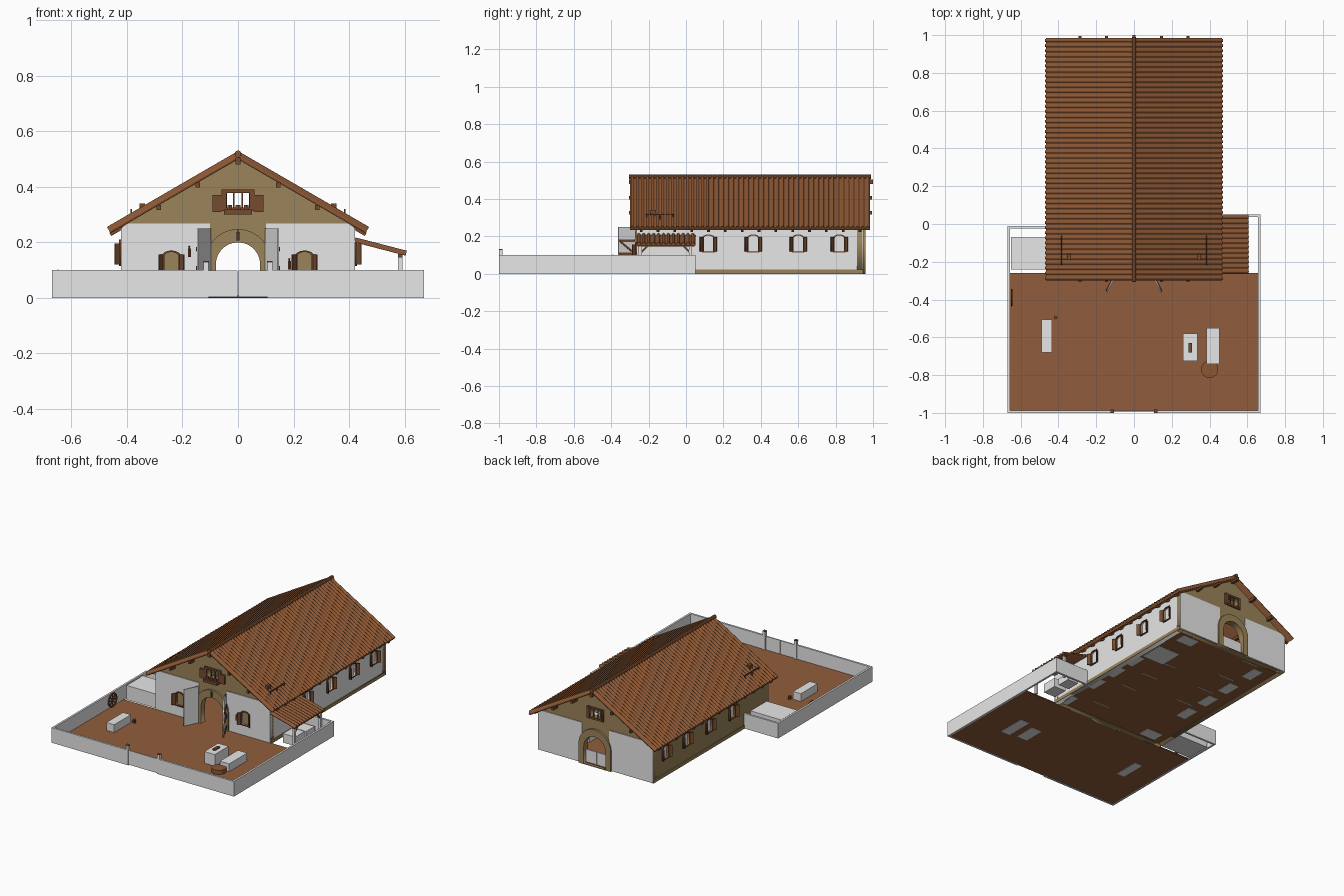
import bpy, bmesh, math
from mathutils import Vector, Matrix

cube = bpy.data.objects.get("Cube")
if cube:
    bpy.data.objects.remove(cube, do_unlink=True)


def material(name, rgb):
    m = bpy.data.materials.new(name)
    m.use_nodes = True
    m.diffuse_color = (*rgb, 1)
    m.node_tree.nodes["Principled BSDF"].inputs["Base Color"].default_value = (*rgb, 1)
    return m


GREY = material("pale plaster", (0.8, 0.8, 0.8))
TAN = material("tan stone", (0.33, 0.23, 0.10))
EARTH = material("earth brown", (0.28, 0.11, 0.045))
TILE = material("roof brown", (0.26, 0.095, 0.034))
WOOD = material("dark wood", (0.18, 0.07, 0.028))
UP, RIGHT, BACK = Vector((0, 0, 1)), Vector((1, 0, 0)), Vector((0, 1, 0))


def add(name, mesh, mat):
    o = bpy.data.objects.new(name, mesh)
    bpy.context.collection.objects.link(o)
    mesh.materials.append(mat)
    return o


def solid(name, mat, matrix, sides=0):
    bm = bmesh.new()
    if sides:
        bmesh.ops.create_cone(bm, cap_ends=True, segments=sides, radius1=1, radius2=1, depth=1, matrix=matrix)
    else:
        bmesh.ops.create_cube(bm, size=1, matrix=matrix)
    mesh = bpy.data.meshes.new(name)
    bm.to_mesh(mesh)
    bm.free()
    return add(name, mesh, mat)


def box(name, mat, x0, x1, y0, y1, z0, z1):
    c = Vector((x0 + x1, y0 + y1, z0 + z1)) / 2
    return solid(name, mat, Matrix.Translation(c) @ Matrix.Diagonal((x1 - x0, y1 - y0, z1 - z0, 1)))


def beam(name, mat, a, b, t, sides=0):
    a, b = Vector(a), Vector(b)
    rot = (b - a).to_track_quat('Z', 'Y').to_matrix().to_4x4()
    return solid(name, mat, Matrix.Translation((a + b) / 2) @ rot @ Matrix.Diagonal((t, t, (b - a).length, 1)), sides)


def panel(name, mat, loops, depth, origin, xdir, ydir=UP):
    """Flat outline with holes, thickened about its plane."""
    cu = bpy.data.curves.new(name, 'CURVE')
    cu.dimensions, cu.fill_mode, cu.extrude = '2D', 'BOTH', depth / 2
    for loop in loops:
        s = cu.splines.new('POLY')
        s.points.add(len(loop) - 1)
        for p, (u, v) in zip(s.points, loop):
            p.co = (u, v, 0, 1)
        s.use_cyclic_u = True
    tmp = bpy.data.objects.new(name + "_outline", cu)
    bpy.context.collection.objects.link(tmp)
    dg = bpy.context.evaluated_depsgraph_get()
    mesh = bpy.data.meshes.new_from_object(tmp.evaluated_get(dg))
    bpy.data.objects.remove(tmp, do_unlink=True)
    mesh.materials.clear()
    o = add(name, mesh, mat)
    m = Matrix((xdir, ydir, xdir.cross(ydir))).transposed().to_4x4()
    m.translation = origin
    o.matrix_world = m
    return o


def rect(u0, u1, v0, v1):
    return [(u0, v0), (u1, v0), (u1, v1), (u0, v1)]


def arch(u, z0, spring, r, rise=1.0, n=14):
    arc = [(u + r * math.cos(math.pi * i / n), spring + rise * r * math.sin(math.pi * i / n)) for i in range(n + 1)]
    return [(u + r, z0)] + arc + [(u - r, z0)]


def window(u, z0, z1, origin, xdir, pane):
    """Arched frame, pane and two half-open shutters."""
    n, r, top = xdir.cross(UP), 0.025, z1 - 0.016
    panel("window_frame", WOOD, [arch(u, z0 - 0.006, top, r + 0.009, 0.6), arch(u, z0, top, r, 0.6)], 0.016, origin, xdir)
    panel("window_pane", pane, [arch(u, z0, top, r, 0.6)], 0.004, origin - n * 0.008, xdir)
    for s in (-1, 1):
        hinge = origin + xdir * (u + s * 0.027)
        panel("shutter", WOOD, [rect(0, 0.03, z0, top + 0.006)], 0.005, hinge, (xdir * s * 0.6 + n * 0.8).normalized())


# Ground and floor
box("yard_ground", EARTH, -0.66, 0.66, -0.99, -0.26, 0.002, 0.008)
box("barn_floor", EARTH, -0.41, 0.41, -0.26, 0.94, 0.002, 0.007)

# Gable walls: front and back share outline, door arch and loft window
HOUSE = [(-0.42, 0), (0.42, 0), (0.42, 0.255), (0, 0.5), (-0.42, 0.255)]
DOOR = arch(0, 0.004, 0.12, 0.08)
LOFT = rect(-0.042, 0.042, 0.325, 0.378)
for label, y, xdir in (("front", -0.26, RIGHT), ("back", 0.945, -RIGHT)):
    face = Vector((0, y, 0))
    n = xdir.cross(UP)
    front = label == "front"
    holes = [arch(s * 0.24, 0.08, 0.15, 0.025, 0.6) for s in (-1, 1)] if front else []
    panel(label + "_gable", TAN, [HOUSE, DOOR, LOFT] + holes, 0.03, face - n * 0.015, xdir)
    for s in (-1, 1):
        plaster = [(s * u, z) for u, z in ((0.1, 0.004), (0.422, 0.004), (0.422, 0.25), (0.395, 0.268), (0.1, 0.268))]
        cut = [arch(s * 0.24, 0.08, 0.15, 0.025, 0.6)] if front else []
        panel(label + "_plaster", GREY, [plaster] + cut, 0.006, face + n * 0.002, xdir)
        panel(label + "_loft_shutter", WOOD, [rect(s * 0.075 - 0.016, s * 0.075 + 0.016, 0.31, 0.37)] if front
              else [rect(s * 0.046 - 0.006, s * 0.046 + 0.006, 0.32, 0.385)], 0.014, face + n * 0.006, xdir)
        if front:
            window(s * 0.24, 0.08, 0.166, face + n * 0.004, xdir, TAN)
    panel(label + "_arch_stones", TAN, [arch(0, 0, 0.13, 0.118), DOOR], 0.02, face + n * 0.004, xdir)
    panel(label + "_loft_frame", WOOD, [rect(-0.06, 0.06, 0.312, 0.39), LOFT], 0.014, face + n * 0.004, xdir)
    for u in (-0.015, 0.015):
        panel(label + "_loft_bar", WOOD, [rect(u - 0.003, u + 0.003, 0.32, 0.38)], 0.006, face, xdir)

# Flower box, lantern and wall fittings
box("flower_box", WOOD, -0.05, 0.05, -0.295, -0.262, 0.3, 0.318)
for x in (-0.03, 0, 0.03):
    beam("planting", TILE, (x, -0.28, 0.315), (x, -0.28, 0.335), 0.01, 6)
for x, z in ((0, 0.225), (-0.175, 0.165), (0.185, 0.12)):
    beam("lantern", WOOD, (x, -0.28, z - 0.018), (x, -0.28, z + 0.012), 0.006, 6)
    beam("lantern_arm", WOOD, (x, -0.28, z + 0.015), (x, -0.258, z + 0.02), 0.005)

# Side walls with windows
for s, mat in ((1, GREY), (-1, TAN)):
    xdir = BACK * s
    face = RIGHT * s * 0.42
    us = [s * y for y in (0.12, 0.36, 0.6, 0.82)]
    ends = sorted((s * -0.26, s * 0.945))
    panel("side_wall", mat, [rect(*ends, 0, 0.255)] + [arch(u, 0.12, 0.19, 0.025, 0.6) for u in us], 0.03, face - RIGHT * s * 0.015, xdir)
    for u in us:
        window(u, 0.12, 0.206, face, xdir, GREY)
    panel("side_plinth", TAN, [rect(*ends, 0, 0.022)], 0.008, face, xdir)


# Ribbed tile roofs
def ribbed(name, ends, y0, y1, count, thick):
    a, b = Vector(ends[0]), Vector(ends[1])
    slope = (b - a).normalized()
    normal = slope.cross(BACK)
    if normal.z < 0:
        normal = -normal
    step, outline = (y1 - y0) / count, [(y1, -thick), (y0, -thick)]
    for i in range(count):
        for f, h in ((0, 0), (0.15, 0), (0.25, 0.008), (0.5, 0.012), (0.75, 0.008), (0.85, 0)):
            outline.append((y0 + (i + f) * step, h))
    outline.append((y1, 0))
    panel(name, TILE, [outline], (b - a).length, (a + b) / 2, BACK, normal)


for s in (-1, 1):
    ribbed("main_roof", ((0, 0, 0.515), (s * 0.466, 0, 0.245)), -0.3, 0.985, 48, 0.014)
    for x in (0.145, 0.285):
        box("purlin", WOOD, s * x - 0.008, s * x + 0.008, -0.306, 0.995, 0.482 - 0.58 * x, 0.5 - 0.58 * x)
    for i in range(14):
        y = -0.24 + i * 0.09
        beam("rafter_tail", WOOD, (s * 0.41, y, 0.258), (s * 0.46, y, 0.229), 0.014)
    # Snow rail and small vent on each slope
    beam("snow_rail", WOOD, (s * 0.385, -0.22, 0.318), (s * 0.385, -0.06, 0.318), 0.005)
    for y in (-0.21, -0.14, -0.07):
        beam("rail_bracket", WOOD, (s * 0.385, y, 0.29), (s * 0.385, y, 0.32), 0.005)
    box("roof_vent", WOOD, s * 0.345 - 0.01, s * 0.345 + 0.01, -0.19, -0.16, 0.31, 0.34)
beam("ridge_tiles", TILE, (0, -0.305, 0.519), (0, 0.99, 0.519), 0.012, 10)
box("ridge_beam", WOOD, -0.009, 0.009, -0.306, 1, 0.48, 0.505)

# Porch on the left side
ribbed("porch_roof", ((0.42, 0, 0.206), (0.605, 0, 0.158)), -0.265, 0.05, 12, 0.006)
box("porch_beam", WOOD, 0.577, 0.593, -0.26, 0.045, 0.145, 0.158)
for y, s in ((-0.245, 1), (0.025, -1)):
    box("porch_post", GREY, 0.577, 0.593, y - 0.008, y + 0.008, 0, 0.147)
    beam("porch_brace", WOOD, (0.585, y, 0.11), (0.585, y + s * 0.04, 0.15), 0.009)
box("porch_trough", GREY, 0.47, 0.56, -0.2, -0.1, 0, 0.06)
box("porch_bench", GREY, 0.47, 0.55, -0.07, 0.02, 0, 0.045)

# Yard wall, gate and posts
for s, end in ((-1, -0.01), (1, 0.05)):
    x0, x1 = sorted((s * 0.67, s * 0.657))
    box("yard_side_wall", GREY, x0, x1, -1, end, 0, 0.1)
    x0, x1 = sorted((s * 0.67, s * 0.42))
    box("yard_return_wall", GREY, x0, x1, end - 0.013, end, 0, 0.1)
    x0, x1 = sorted((s * 0.67, s * 0.12))
    box("yard_front_wall", GREY, x0, x1, -1, -0.987, 0, 0.1)
    box("gate_post", GREY, s * 0.115 - 0.009, s * 0.115 + 0.009, -1, -0.982, 0, 0.128)
    box("gate_post_cap", WOOD, s * 0.115 - 0.01, s * 0.115 + 0.01, -1, -0.981, 0.128, 0.132)
    x0, x1 = sorted((s * 0.001, s * 0.108))
    box("yard_gate_leaf", GREY, x0, x1, -0.996, -0.988, 0.003, 0.098)
    x0, x1 = sorted((s * 0.001, s * 0.08))
    box("back_door_leaf", GREY, x0, x1, 0.925, 0.935, 0.005, 0.09)
    # Open barn door leaf with ledges and brace
    leaf = Vector((s * 0.45, -0.9, 0)).normalized()
    hinge = Vector((s * 0.1, -0.272, 0))
    panel("barn_door_leaf", GREY, [rect(0, 0.1, 0.008, 0.25)], 0.007, hinge, leaf)
    off = Vector((s * 0.9, 0.45, 0)) * 0.006
    ledges = [rect(0.005, 0.095, z, z + 0.014) for z in (0.03, 0.1, 0.17)]
    brace = [(0.005, 0.114), (0.02, 0.114), (0.095, 0.17), (0.08, 0.17)]
    for shape in ledges + [brace]:
        panel("door_ledge", WOOD, [shape], 0.006, hinge + off, leaf)

# Yard furniture
for name, dims in (("side_platform", (-0.65, -0.425, -0.24, -0.07, 0, 0.095)),
                   ("right_trough", (-0.49, -0.433, -0.68, -0.505, 0, 0.06)),
                   ("work_block", (0.26, 0.337, -0.725, -0.58, 0, 0.085)),
                   ("left_trough", (0.385, 0.453, -0.74, -0.55, 0, 0.06))):
    box(name, GREY, *dims)
box("tool_on_block", WOOD, 0.288, 0.308, -0.68, -0.63, 0.085, 0.094)
beam("bucket", WOOD, (-0.415, -0.495, 0.008), (-0.415, -0.495, 0.03), 0.01, 8)
beam("tub", TILE, (0.4, -0.77, 0.008), (0.4, -0.77, 0.035), 0.046, 16)

# Cart wheel leaning on the side wall
hub = Vector((-0.648, -0.39, 0.055))
bpy.ops.mesh.primitive_torus_add(major_radius=0.042, minor_radius=0.005, major_segments=20, minor_segments=6,
                                 location=hub, rotation=(0, math.pi / 2, 0))
bpy.context.object.name = "wheel_rim"
bpy.context.object.data.materials.append(WOOD)
for i in range(4):
    a = i * math.pi / 4
    d = Vector((0, math.cos(a), math.sin(a))) * 0.042
    beam("wheel_spoke", WOOD, hub - d, hub + d, 0.005)

# Barn interior: mangers along the walls and stall partitions
for y in (0.17, 0.37, 0.57, 0.8):
    box("right_manger", GREY, -0.32, -0.25, y - 0.06, y + 0.06, 0, 0.05)
    box("right_partition", GREY, -0.25, -0.13, y + 0.09, y + 0.097, 0, 0.08)
for y in (-0.18, 0.09, 0.28, 0.46):
    box("left_manger", GREY, 0.35, 0.4, y - 0.06, y + 0.06, 0, 0.05)
    box("left_partition", GREY, 0.13, 0.25, y + 0.09, y + 0.097, 0, 0.08)
box("feed_store", GREY, 0.22, 0.38, 0.54, 0.7, 0, 0.06)
box("rear_bench", GREY, 0.23, 0.35, 0.82, 0.9, 0, 0.05)
box("front_bench", GREY, -0.34, -0.22, -0.21, -0.13, 0, 0.05)
